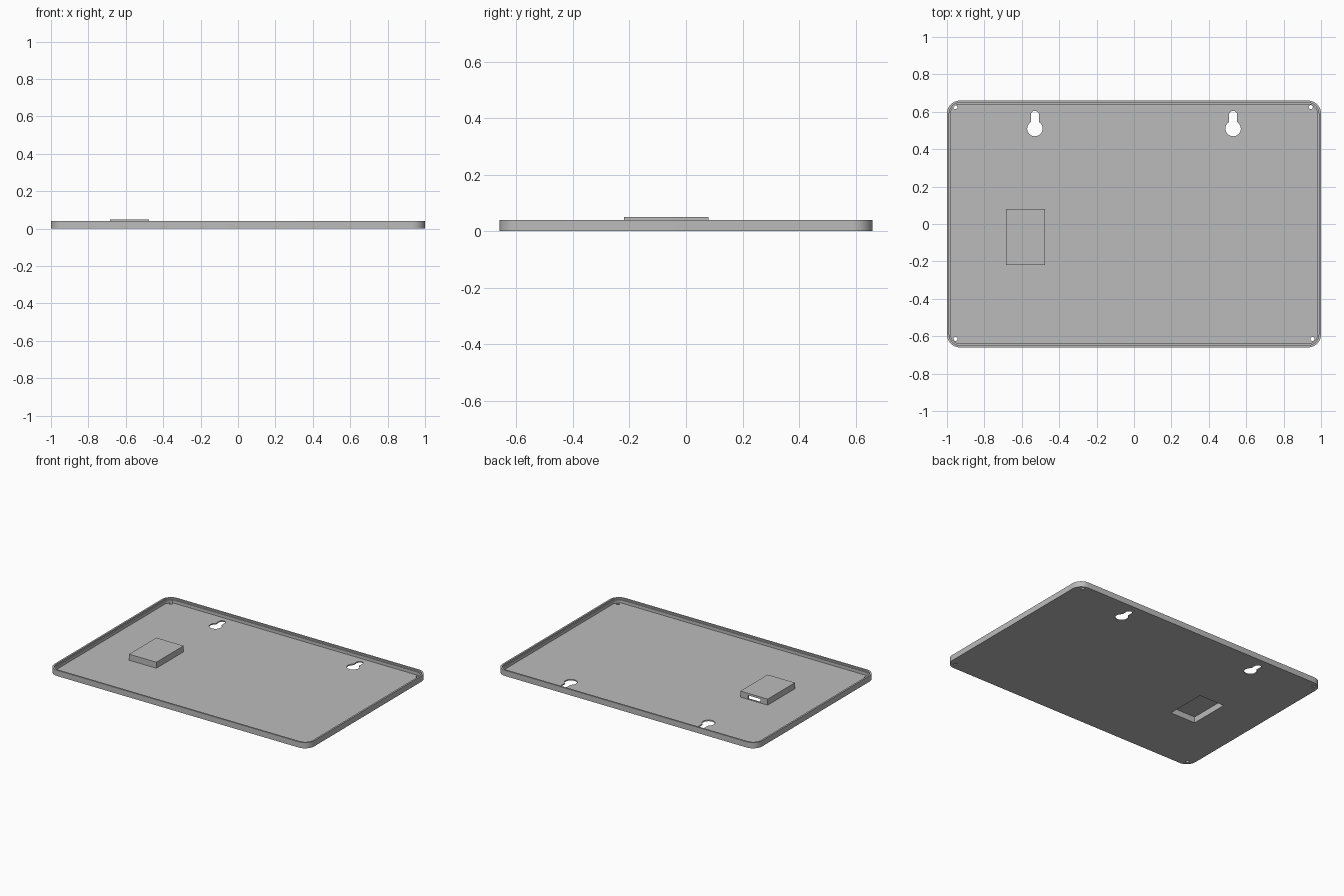
import bpy, bmesh, math

if "Cube" in bpy.data.objects:
    bpy.data.objects.remove(bpy.data.objects["Cube"], do_unlink=True)

grey = bpy.data.materials.new("plain grey")
grey.use_nodes = True
GREY = (0.5, 0.5, 0.5, 1)
grey.diffuse_color = GREY
grey.node_tree.nodes["Principled BSDF"].inputs["Base Color"].default_value = GREY


def arc(cx, cy, r, a0, a1, n):
    return [(cx + r * math.cos(math.radians(a0 + (a1 - a0) * i / n)),
             cy + r * math.sin(math.radians(a0 + (a1 - a0) * i / n))) for i in range(n + 1)]


def rounded_rect(hx, hy, r, n=10):
    pts = []
    for sx, sy, a in ((1, 1, 0), (-1, 1, 90), (-1, -1, 180), (1, -1, 270)):
        pts += arc(sx * (hx - r), sy * (hy - r), r, a, a + 90, n)
    return pts


def loft(name, rings):
    """Closed solid through matching (points, height) rings."""
    bm = bmesh.new()
    loops = [[bm.verts.new((x, y, z)) for x, y in pts] for pts, z in rings]
    for a, b in zip(loops, loops[1:]):
        for i in range(len(a)):
            j = (i + 1) % len(a)
            bm.faces.new((a[i], a[j], b[j], b[i]))
    bm.faces.new(loops[0][::-1])
    bm.faces.new(loops[-1])
    bmesh.ops.recalc_face_normals(bm, faces=bm.faces[:])
    me = bpy.data.meshes.new(name)
    bm.to_mesh(me)
    bm.free()
    me.materials.append(grey)
    ob = bpy.data.objects.new(name, me)
    bpy.context.collection.objects.link(ob)
    return ob


def box(name, x0, x1, y0, y1, z0, z1):
    pts = [(x0, y0), (x1, y0), (x1, y1), (x0, y1)]
    return loft(name, [(pts, z0), (pts, z1)])


def combine(target, tool, operation):
    mod = target.modifiers.new(tool.name, "BOOLEAN")
    mod.operation, mod.solver, mod.object = operation, "EXACT", tool
    bpy.context.view_layer.objects.active = target
    bpy.ops.object.modifier_apply(modifier=mod.name)
    bpy.data.objects.remove(tool, do_unlink=True)


HX, HY, R = 1.0, 0.66, 0.07
FLOOR, RIM = 0.008, 0.04


def inset(d):
    return rounded_rect(HX - d, HY - d, R - d)


# Shallow tray: outer wall, stepped rim and thin floor
tray = loft("tray", [(inset(0), 0), (inset(0), RIM), (inset(0.012), RIM),
                     (inset(0.012), 0.03), (inset(0.02), 0.03), (inset(0.02), FLOOR)])

# Raised pocket, hollow from below, with a slot in its back wall
combine(tray, box("pocket", -0.685, -0.475, -0.22, 0.08, 0.002, 0.05), "UNION")
combine(tray, box("pocket_recess", -0.677, -0.483, -0.212, 0.072, -0.02, 0.042), "DIFFERENCE")
combine(tray, box("pocket_slot", -0.63, -0.535, 0.06, 0.1, 0.012, 0.036), "DIFFERENCE")

# Keyhole hangers
for x in (-0.53, 0.53):
    half = math.degrees(math.asin(0.022 / 0.041))
    outline = arc(x, 0.51, 0.041, 90 + half, 450 - half, 28) + arc(x, 0.583, 0.022, 0, 180, 12)
    combine(tray, loft("keyhole", [(outline, -0.02), (outline, 0.03)]), "DIFFERENCE")

# Corner screw holes
for x, y in ((-0.955, 0.625), (0.945, 0.625), (-0.955, -0.615), (0.955, -0.615)):
    circle = arc(x, y, 0.011, 0, 345, 23)
    combine(tray, loft("screw_hole", [(circle, -0.02), (circle, 0.025)]), "DIFFERENCE")

bpy.ops.object.select_all(action="DESELECT")
tray.select_set(True)
bpy.context.view_layer.objects.active = tray
bpy.ops.object.shade_smooth_by_angle(angle=math.radians(30))
